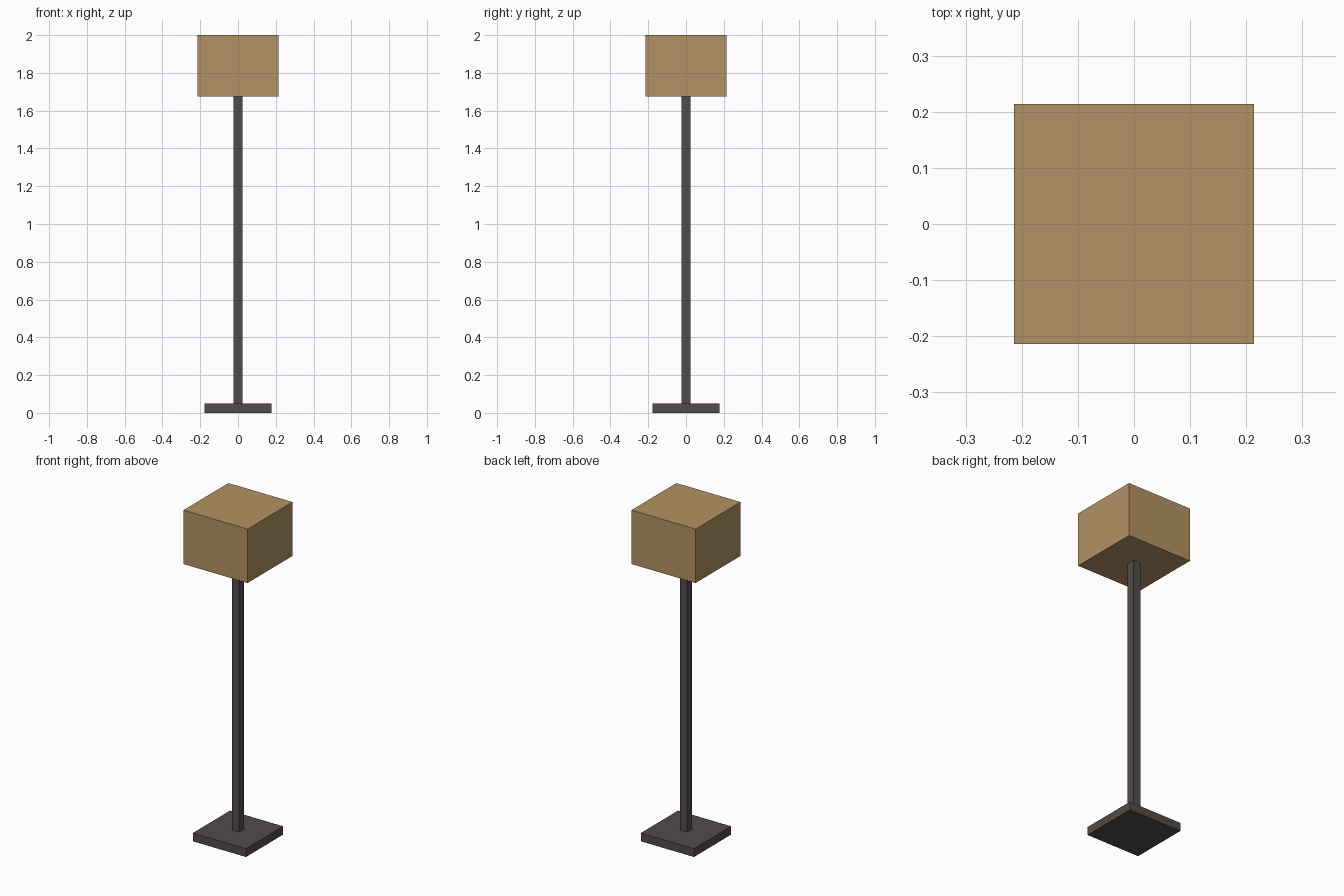
import bpy

if "Cube" in bpy.data.objects:
    bpy.data.objects.remove(bpy.data.objects["Cube"])


def material(name, color):
    mat = bpy.data.materials.new(name)
    mat.diffuse_color = (*color, 1.0)
    mat.use_nodes = True
    mat.node_tree.nodes["Principled BSDF"].inputs["Base Color"].default_value = mat.diffuse_color
    return mat


def box(name, width, z0, z1, mat):
    """Square box centred on the z axis, from height z0 to z1."""
    bpy.ops.mesh.primitive_cube_add(size=1, location=(0, 0, (z0 + z1) / 2))
    ob = bpy.context.object
    ob.name = name
    ob.scale = (width, width, z1 - z0)
    bpy.ops.object.transform_apply(location=False, rotation=False, scale=True)
    ob.data.materials.append(mat)
    return ob


metal = material("dark_metal", (0.085, 0.072, 0.068))
fabric = material("tan_fabric", (0.45, 0.29, 0.125))

# Foot plate, square pole and box shade
box("base", 0.354, 0.0, 0.05, metal)
box("pole", 0.048, 0.05, 1.675, metal)
box("shade", 0.427, 1.675, 2.0, fabric)
